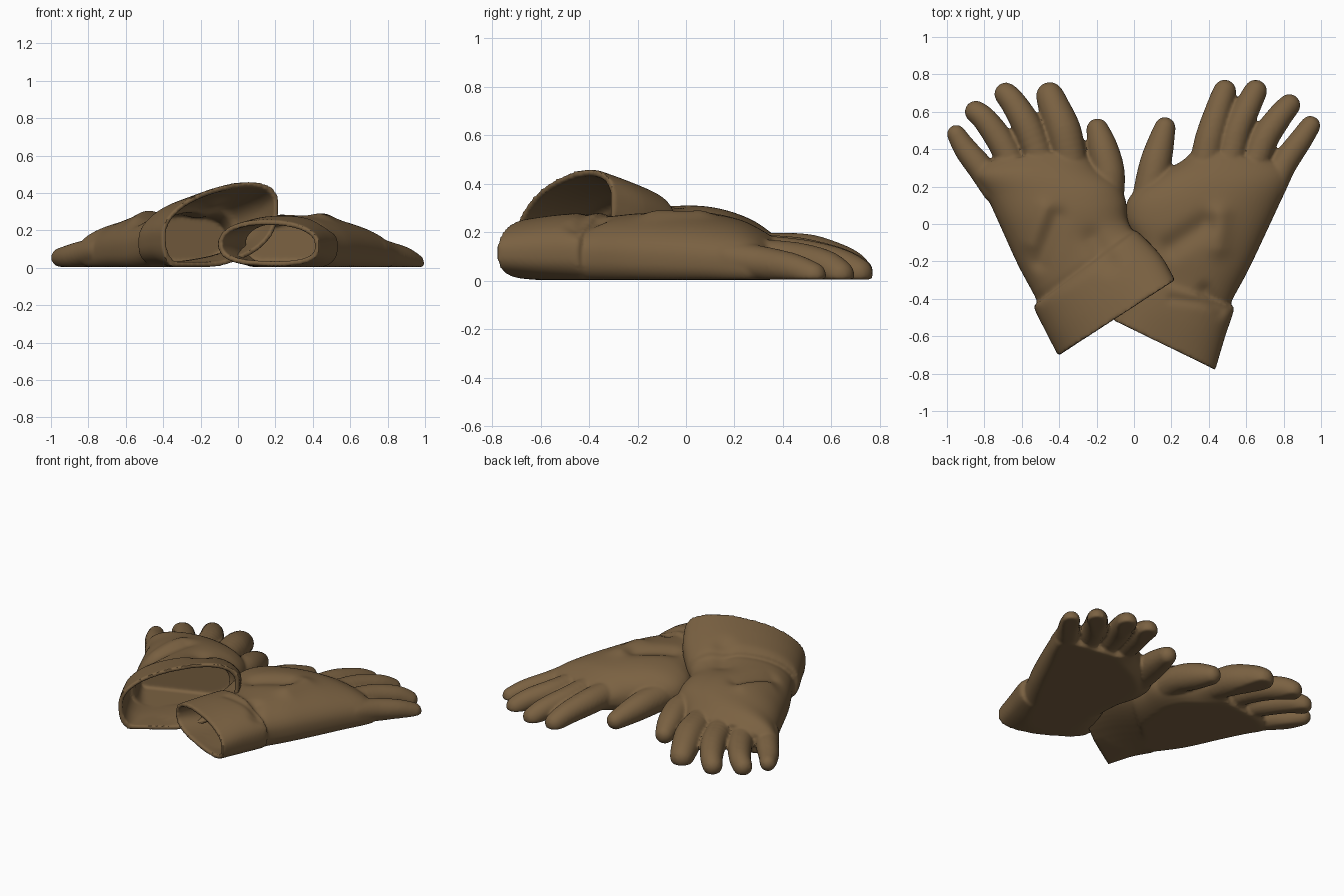
import bpy, bmesh, math
from mathutils import Vector, Matrix

if "Cube" in bpy.data.objects:
    bpy.data.objects.remove(bpy.data.objects["Cube"])

FLOOR, WALL, SEG, STEPS = 0.004, 0.028, 56, 5

leather = bpy.data.materials.new("brown leather")
leather.diffuse_color = (0.195, 0.12, 0.054, 1)
leather.use_nodes = True
leather.node_tree.nodes["Principled BSDF"].inputs["Base Color"].default_value = leather.diffuse_color


def spline(rows, steps):
    """Catmull-Rom interpolation of rows of numbers."""
    rows = [Vector(r) for r in rows]
    out = []
    for i in range(len(rows) - 1):
        a, b, c, d = rows[max(i - 1, 0)], rows[i], rows[i + 1], rows[min(i + 2, len(rows) - 1)]
        for k in range(steps):
            t = k / steps
            out.append(0.5 * (2 * b + (c - a) * t + (2 * a - 5 * b + 4 * c - d) * t * t
                              + (3 * b - a - 3 * c + d) * t ** 3))
    return out + [rows[-1]]


def ring(s, inset):
    """Flattened oval between the two side points, with its own height above and below."""
    left, right = Vector(s[0:3]), Vector(s[3:6])
    mid, half = (left + right) / 2, (right - left) / 2
    half *= 1 - inset / half.length
    pts = []
    for k in range(SEG):
        a = 2 * math.pi * k / SEG
        c, n = math.cos(a), math.sin(a)
        e = 0.9 if n > 0 else 0.72          # underside is boxier
        p = mid + half * math.copysign(abs(c) ** e, c)
        h = (s[6] if n > 0 else s[7]) - inset
        p.z = max(p.z + h * math.copysign(abs(n) ** e, n), FLOOR + inset)
        pts.append(p)
    return pts


def add_body(bm, sections):
    """Hollow palm and cuff: outer skin from knuckles to mouth, lining back inside."""
    rows = spline(sections, STEPS)
    deep = rows[:int(STEPS * 4.4)]
    loops = [ring(s, 0) for s in reversed(rows)] + [ring(s, WALL) for s in deep]
    vs = [[bm.verts.new(p) for p in loop] for loop in loops]
    for a, b in zip(vs, vs[1:]):
        for k in range(SEG):
            j = (k + 1) % SEG
            bm.faces.new((a[k], a[j], b[j], b[k]))
    bm.faces.new(vs[0])
    bm.faces.new(vs[-1])


def add_finger(bm, path):
    """Tapered finger from closely overlapping balls, fused later by the remesh."""
    balls = spline(path, 7)
    for i, (x, y, z, r) in enumerate(balls):
        r *= 1 + 0.1 * math.sin(math.pi * i / (len(balls) - 1))
        made = bmesh.ops.create_uvsphere(bm, u_segments=20, v_segments=12, radius=r,
                                         matrix=Matrix.Translation((x, y, z)))
        for v in made["verts"]:
            v.co.z = max(v.co.z, FLOOR)


def fold_height(p, folds):
    h = 0
    for x0, y0, x1, y1, amp, width in folds:
        a, d = Vector((x0, y0)), Vector((x1 - x0, y1 - y0))
        q = Vector((p.x, p.y)) - a
        t = min(max(q.dot(d) / d.length_squared, 0), 1)
        h += amp * math.exp(-((q - d * t).length / width) ** 2)
    return h


def glove(name, sections, fingers, folds):
    bm = bmesh.new()
    add_body(bm, sections)
    for path in fingers:
        add_finger(bm, path)
    bmesh.ops.recalc_face_normals(bm, faces=bm.faces)
    me = bpy.data.meshes.new(name)
    bm.to_mesh(me)
    bm.free()
    ob = bpy.data.objects.new(name, me)
    bpy.context.collection.objects.link(ob)
    bpy.ops.object.select_all(action='DESELECT')
    bpy.context.view_layer.objects.active = ob
    ob.select_set(True)
    m = ob.modifiers.new("fuse", 'REMESH')
    m.mode, m.voxel_size = 'VOXEL', 0.0105
    bpy.ops.object.modifier_apply(modifier="fuse")
    # creases and ridges in the back of the glove
    for v in ob.data.vertices:
        w = min(max((v.co.z - 0.07) / 0.12, 0), 1)
        v.co.z += w * fold_height(v.co, folds)
    m = ob.modifiers.new("soften", 'SMOOTH')
    m.factor, m.iterations = 0.5, 4
    bpy.ops.object.modifier_apply(modifier="soften")
    ob.data.materials.clear()
    ob.data.materials.append(leather)
    for p in ob.data.polygons:
        p.material_index = 0
    bpy.ops.object.shade_smooth_by_angle(angle=math.radians(50))


# Sections run from cuff mouth to knuckles: left xyz, right xyz, height above, height below
right_sections = [
    (-.11, -.515, .13, .435, -.78, .12, .13, .115),
    (-.045, -.39, .13, .485, -.61, .12, .15, .13),
    (.00, -.28, .13, .535, -.455, .12, .155, .14),
    (.015, -.25, .13, .52, -.42, .11, .145, .14),
    (.00, -.10, .13, .61, -.25, .10, .165, .14),
    (-.045, .03, .13, .70, -.06, .09, .175, .14),
    (-.02, .15, .12, .765, .08, .08, .175, .13),
    (.12, .26, .11, .82, .20, .07, .155, .12),
    (.26, .34, .10, .84, .27, .06, .125, .10),
    (.32, .40, .09, .80, .32, .06, .095, .08)]
right_fingers = [
    [(.08, .14, .11, .09), (.11, .30, .10, .08), (.14, .42, .08, .068), (.165, .515, .06, .057)],
    [(.37, .28, .11, .08), (.405, .45, .10, .075), (.455, .62, .07, .065), (.485, .71, .035, .062)],
    [(.50, .28, .11, .08), (.545, .48, .095, .07), (.61, .63, .065, .064), (.65, .71, .03, .062)],
    [(.62, .25, .10, .075), (.69, .44, .085, .07), (.775, .57, .06, .063), (.83, .635, .025, .06)],
    [(.73, .18, .09, .075), (.80, .32, .07, .066), (.885, .44, .05, .058), (.943, .525, .022, .054)]]
right_folds = [
    (.46, .05, .45, -.12, .022, .06), (.20, -.12, .38, .0, -.028, .06),
    (.38, -.36, .46, -.46, -.02, .04), (.2, -.4, .5, -.44, -.01, .025)]

left_sections = [
    (-.405, -.705, .17, .22, -.30, .345, .18, .25),
    (-.475, -.57, .16, .145, -.17, .29, .18, .20),
    (-.535, -.445, .14, .03, -.05, .23, .18, .17),
    (-.52, -.41, .13, -.01, -.03, .20, .165, .17),
    (-.62, -.22, .10, -.035, .03, .16, .18, .15),
    (-.72, .0, .09, -.045, .13, .14, .19, .14),
    (-.79, .15, .08, -.09, .22, .13, .175, .13),
    (-.86, .26, .08, -.21, .31, .11, .145, .11),
    (-.82, .33, .08, -.27, .40, .09, .095, .08)]
left_fingers = [
    [(-.14, .14, .12, .085), (-.135, .27, .115, .08), (-.165, .40, .09, .075), (-.195, .505, .06, .06)],
    [(-.33, .28, .11, .085), (-.372, .48, .10, .088), (-.425, .62, .07, .078), (-.45, .685, .045, .074)],
    [(-.48, .28, .11, .08), (-.56, .50, .10, .074), (-.64, .64, .075, .065), (-.685, .695, .05, .062)],
    [(-.62, .25, .10, .075), (-.70, .42, .085, .07), (-.79, .55, .07, .062), (-.845, .60, .05, .06)],
    [(-.74, .18, .09, .07), (-.82, .30, .075, .066), (-.90, .40, .06, .058), (-.95, .48, .055, .05)]]
left_folds = [
    (-.48, .08, -.55, -.10, .016, .05), (-.41, .04, -.50, -.20, -.022, .05),
    (-.22, -.08, -.14, -.2, -.022, .06), (-.5, -.4, -.2, -.2, -.01, .03)]

glove("right_glove", right_sections, right_fingers, right_folds)
glove("left_glove", left_sections, left_fingers, left_folds)
